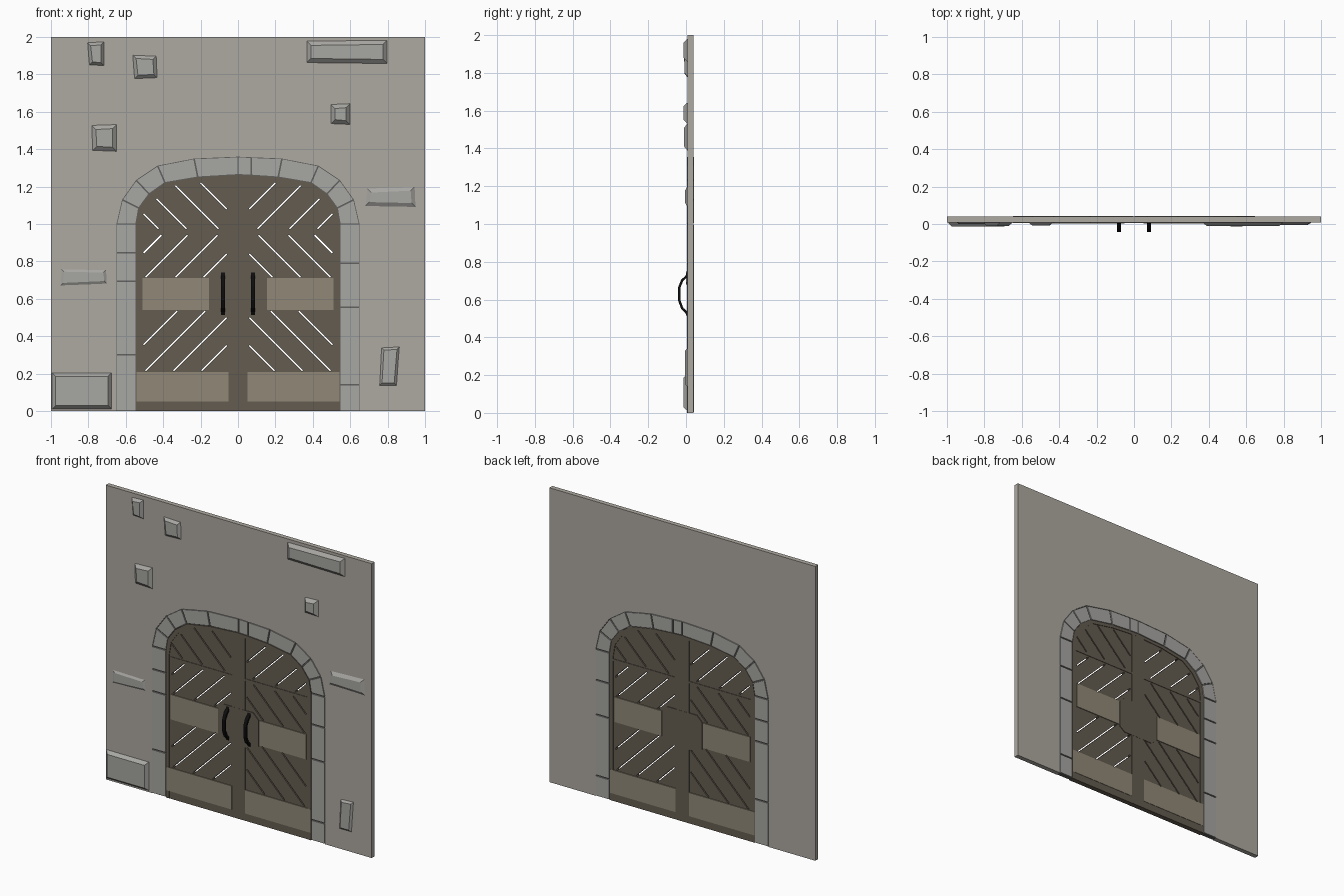
import bpy, bmesh, math
from mathutils import Vector

if "Cube" in bpy.data.objects:
    bpy.data.objects.remove(bpy.data.objects["Cube"])


def material(name, r, g, b):
    m = bpy.data.materials.new(name)
    m.diffuse_color = (r, g, b, 1)
    m.use_nodes = True
    m.node_tree.nodes["Principled BSDF"].inputs["Base Color"].default_value = m.diffuse_color
    return m


WALL = material("wall_plaster", 0.42, 0.395, 0.355)
STONE = material("grey_stone", 0.39, 0.385, 0.365)
GROOVE = material("dark_mortar", 0.12, 0.12, 0.115)
WOOD = material("dark_wood", 0.128, 0.107, 0.08)
PLATE = material("tan_plate", 0.285, 0.25, 0.185)
IRON = material("black_iron", 0.004, 0.004, 0.004)


def finish(name, bm, mat):
    bmesh.ops.recalc_face_normals(bm, faces=bm.faces)
    me = bpy.data.meshes.new(name)
    bm.to_mesh(me)
    bm.free()
    me.materials.append(mat)
    ob = bpy.data.objects.new(name, me)
    bpy.context.collection.objects.link(ob)
    return ob


def add_prism(bm, pts, a, b, axis="y", bevel=0.0):
    """Extrude a 2D outline from depth a (optionally shrunk by bevel) to b."""
    place = (lambda p, d: (p[0], d, p[1])) if axis == "y" else (lambda p, d: (d, p[0], p[1]))
    n = len(pts)
    cx, cz = sum(p[0] for p in pts) / n, sum(p[1] for p in pts) / n
    small = [(x - math.copysign(bevel, x - cx), z - math.copysign(bevel, z - cz)) for x, z in pts]
    front = [bm.verts.new(place(p, a)) for p in (small if bevel else pts)]
    back = [bm.verts.new(place(p, b)) for p in pts]
    bm.faces.new(front)
    bm.faces.new(back[::-1])
    for i in range(n):
        j = (i + 1) % n
        bm.faces.new((front[i], back[i], back[j], front[j]))


def prism(name, pts, a, b, mat, axis="y", bevel=0.0):
    bm = bmesh.new()
    add_prism(bm, pts, a, b, axis, bevel)
    return finish(name, bm, mat)


def rect(x0, x1, z0, z1):
    return [(x0, z0), (x1, z0), (x1, z1), (x0, z1)]


def shrink(pts, g):
    """Move every edge of a convex outline inwards by g."""
    bm = bmesh.new()
    f = bm.faces.new([bm.verts.new((x, z, 0)) for x, z in pts])
    bm.normal_update()
    bmesh.ops.inset_individual(bm, faces=[f], thickness=g, use_even_offset=True)
    out = [(v.co.x, v.co.y) for v in f.verts]
    bm.free()
    return out


# arch outlines, right half from spring line to crown
outer = [(0.65, 1.0), (0.62, 1.13), (0.545, 1.235), (0.43, 1.312), (0.235, 1.35)]
inner = [(0.545, 1.0), (0.53, 1.085), (0.475, 1.16), (0.39, 1.22), (0.215, 1.25)]
mirror = lambda pts: [(-x, z) for x, z in reversed(pts)]
outer_line = [(0.65, 0)] + outer + [(0.07, 1.357), (0, 1.36)] + mirror(outer) + [(-0.65, 0)]
inner_line = [(0.545, 0)] + inner + [(0.07, 1.26), (0, 1.263)] + mirror(inner) + [(-0.545, 0)]

# wall with arched opening
prism("wall", [(1, 0), (1, 2), (-1, 2), (-1, 0)] + outer_line[::-1], 0.008, 0.04, WALL)

# mortar behind the arch stones
prism("arch_mortar", outer_line + inner_line[::-1], 0.013, 0.035, GROOVE)

# jamb stones and arch stones
right_z = [0, 0.14, 0.555, 0.79, 1.0]
left_z = [1.0, 0.845, 0.695, 0.30, 0]
joints = [((0.65, z), (0.545, z)) for z in right_z]
joints += list(zip(outer_line[2:-2], inner_line[2:-2]))
joints += [((-0.65, z), (-0.545, z)) for z in left_z]
bm = bmesh.new()
for (o1, i1), (o2, i2) in zip(joints, joints[1:]):
    add_prism(bm, shrink([o1, o2, i2, i1], 0.004), 0.006, 0.042)
finish("arch_stones", bm, STONE)

# plank door
door = prism("door_planks", inner_line, 0.009, 0.036, WOOD)

# see-through diagonal slits between planks
bm = bmesh.new()
W = 0.005


def slit(x0, z0, x1, z1):
    d = Vector((x1 - x0, z1 - z0)).normalized() * W * 0.8
    for s in (1, -1):
        pts = [(x0 - d.y, z0 + d.x), (x0 + d.y, z0 - d.x), (x1 + d.y, z1 - d.x), (x1 - d.y, z1 + d.x)]
        add_prism(bm, [(s * x, z) for x, z in pts], -0.05, 0.1)


def falling(cs, zlo, zhi):
    for c in cs:
        x0, x1 = max(0.06, c - zhi), min(0.505, c - zlo)
        slit(x0, c - x0, x1, c - x1)


falling((0.41, 0.56, 0.71, 0.86), 0.215, 0.535)
falling((0.90, 1.05, 1.21, 1.35), 0.715, 0.94)
for c in (1.02, 0.87, 0.70, 0.55):
    x0, x1 = max(0.06, 0.975 - c), min(0.505, 1.22 - c, (1.57 - c) / 2)
    slit(x0, c + x0, x1, c + x1)
cutter = finish("slit_cutter", bm, WOOD)
mod = door.modifiers.new("slits", "BOOLEAN")
mod.object, mod.operation, mod.solver = cutter, "DIFFERENCE", "EXACT"
cutter.hide_render = True
cutter.hide_viewport = True

# door frame: border, centre stile, cross rail, base rail, lock plate
border = [(x * 0.955, z if z == 0 else z - 0.02) for x, z in inner_line]
prism("door_border", inner_line + border[::-1], 0.005, 0.04, WOOD)
prism("centre_stile", rect(-0.05, 0.05, 0, 1.25), 0.0055, 0.0395, WOOD)
prism("base_rail", rect(-0.53, 0.53, 0, 0.06), 0.006, 0.039, WOOD)
for s, side in ((1, "right"), (-1, "left")):
    prism(f"cross_rail_{side}", [(s * x, z) for x, z in rect(0.05, 0.53, 0.95, 0.965)], 0.006, 0.039, WOOD)
lock = [(0.15, 0.53), (0.15, 0.71), (0.11, 0.75)]
lock += mirror(lock) + [(-0.11, 0.50), (0.11, 0.50)]
prism("lock_plate", lock, 0.0045, 0.0405, WOOD)

# tan plates and curved pull handles
path = [(0.006, 0.745), (-0.004, 0.725), (-0.026, 0.705), (-0.042, 0.665),
        (-0.042, 0.595), (-0.026, 0.55), (-0.004, 0.53), (0.006, 0.51)]
inside = [(y + 0.012, 0.63 + (z - 0.63) * 0.93) for y, z in path]
for s, side in ((1, "right"), (-1, "left")):
    flip = lambda r: [(s * x, z) for x, z in r]
    prism(f"middle_plate_{side}", flip(rect(0.155, 0.51, 0.54, 0.71)), 0.004, 0.0415, PLATE)
    prism(f"bottom_plate_{side}", flip(rect(0.05, 0.543, 0.05, 0.21)), 0.004, 0.0415, PLATE)
    prism(f"handle_{side}", path + inside[::-1], s * 0.08 - 0.011, s * 0.08 + 0.011, IRON, "x")

# chiselled blocks standing out of the wall: outline, bevel, front depth
blocks = [
    ([(-0.80, 1.845), (-0.71, 1.84), (-0.71, 1.98), (-0.81, 1.975)], 0.022, -0.010),
    ([(-0.56, 1.77), (-0.425, 1.775), (-0.43, 1.905), (-0.57, 1.91)], 0.025, -0.008),
    ([(-0.785, 1.385), (-0.64, 1.38), (-0.64, 1.54), (-0.79, 1.535)], 0.03, -0.010),
    ([(-0.96, 0.66), (-0.69, 0.67), (-0.695, 0.765), (-0.955, 0.77)], 0.025, 0.000),
    ([(-1.0, 0.005), (-0.67, 0.005), (-0.67, 0.21), (-1.0, 0.21)], 0.025, -0.014),
    ([(0.36, 1.855), (0.805, 1.85), (0.805, 1.99), (0.36, 1.985)], 0.03, -0.012),
    ([(0.49, 1.53), (0.605, 1.525), (0.605, 1.65), (0.49, 1.645)], 0.028, -0.014),
    ([(0.67, 1.085), (0.96, 1.08), (0.955, 1.21), (0.68, 1.2)], 0.032, -0.005),
    ([(0.75, 0.13), (0.855, 0.13), (0.87, 0.35), (0.76, 0.345)], 0.02, -0.004),
]
bm = bmesh.new()
for pts, bev, depth in blocks:
    add_prism(bm, pts, depth, 0.015, bevel=bev)
finish("wall_blocks", bm, STONE)
